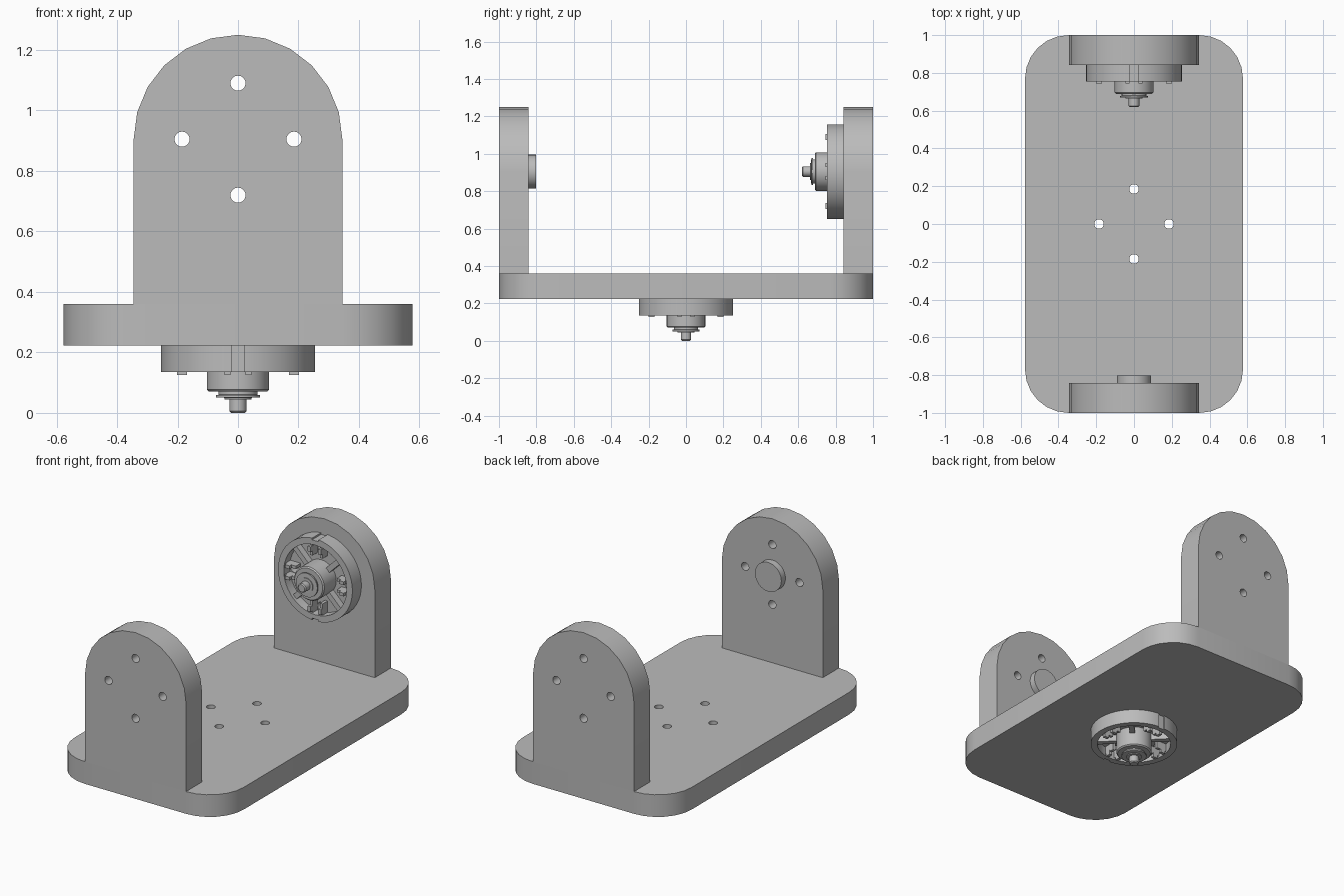
import bpy, bmesh
from math import pi, cos, sin, radians
from mathutils import Matrix, Vector

if "Cube" in bpy.data.objects:
    bpy.data.objects.remove(bpy.data.objects["Cube"])

GREY = (0.5, 0.5, 0.5, 1)
grey = bpy.data.materials.new("plain grey")
grey.use_nodes = True
grey.diffuse_color = GREY
grey.node_tree.nodes["Principled BSDF"].inputs["Base Color"].default_value = GREY

PIVOT = 0.905       # height of the motor axis on the uprights
HOLE_RING = 0.185   # distance of mounting holes from their centre
QUARTERS = [Matrix.Rotation(i * pi / 2, 4, 'Z') for i in range(4)]


def finish(bm, name, matrix=Matrix()):
    bmesh.ops.recalc_face_normals(bm, faces=bm.faces)
    mesh = bpy.data.meshes.new(name)
    bm.to_mesh(mesh)
    bm.free()
    mesh.materials.append(grey)
    obj = bpy.data.objects.new(name, mesh)
    obj.matrix_world = matrix
    bpy.context.collection.objects.link(obj)
    return obj


def arc(cx, cy, r, start, end, steps):
    angles = [radians(start + (end - start) * i / steps) for i in range(steps + 1)]
    return [(cx + r * cos(a), cy + r * sin(a)) for a in angles]


def extrude(bm, outline, depth):
    face = bm.faces.new([bm.verts.new((x, y, 0)) for x, y in outline])
    top = bmesh.ops.extrude_face_region(bm, geom=[face])["geom"]
    verts = [v for v in top if isinstance(v, bmesh.types.BMVert)]
    bmesh.ops.translate(bm, verts=verts, vec=(0, 0, depth))


def cylinder(bm, r, z0, z1, matrix, segments=24):
    bmesh.ops.create_cone(bm, cap_ends=True, segments=segments, radius1=r, radius2=r,
                          depth=z1 - z0, matrix=matrix @ Matrix.Translation((0, 0, (z0 + z1) / 2)))


def box(bm, low, high, matrix=Matrix()):
    low, high = Vector(low), Vector(high)
    size = Matrix.Diagonal((*(high - low), 1))
    bmesh.ops.create_cube(bm, size=1, matrix=matrix @ Matrix.Translation((low + high) / 2) @ size)


def cut(obj, cutter):
    cutter.hide_render = True
    mod = obj.modifiers.new("cut", 'BOOLEAN')
    mod.object, mod.operation, mod.solver = cutter, 'DIFFERENCE', 'EXACT'
    bpy.context.view_layer.update()
    graph = bpy.context.evaluated_depsgraph_get()
    mesh = bpy.data.meshes.new_from_object(obj.evaluated_get(graph))
    obj.modifiers.clear()
    obj.data = mesh
    bpy.data.objects.remove(cutter)


def drill(obj, matrix):
    """Cut the four mounting holes along the local z axis of matrix."""
    bm = bmesh.new()
    for turn in QUARTERS:
        cylinder(bm, 0.025, -0.3, 0.3, turn @ Matrix.Translation((HOLE_RING, 0, 0)), 20)
    cut(obj, finish(bm, "hole_cutter", matrix))


def smooth(obj):
    bpy.ops.object.select_all(action='DESELECT')
    obj.select_set(True)
    bpy.context.view_layer.objects.active = obj
    bpy.ops.object.shade_smooth_by_angle(angle=radians(30))


# Base plate with rounded corners
bm = bmesh.new()
corner, cx, cy = 0.23, 0.347, 0.77
outline = (arc(cx, cy, corner, 0, 90, 6) + arc(-cx, cy, corner, 90, 180, 6)
           + arc(-cx, -cy, corner, 180, 270, 6) + arc(cx, -cy, corner, 270, 360, 6))
extrude(bm, outline, 0.137)
base = finish(bm, "base_plate", Matrix.Translation((0, 0, 0.223)))
drill(base, Matrix.Translation((0, 0, 0.29)))
smooth(base)

# Round-topped uprights at both ends
upright = Matrix.Rotation(pi / 2, 4, 'X')   # local y up, local z towards the front
for name, y in (("front_upright", -0.842), ("rear_upright", 1.0)):
    bm = bmesh.new()
    extrude(bm, [(-0.345, 0.36 - PIVOT), (0.345, 0.36 - PIVOT)] + arc(0, 0, 0.345, 0, 180, 12), 0.158)
    place = Matrix.Translation((0, y, PIVOT)) @ upright
    wall = finish(bm, name, place)
    drill(wall, place)
    smooth(wall)

# Round pivot boss on the inside of the front upright
bm = bmesh.new()
cylinder(bm, 0.09, -0.04, 0, Matrix(), 32)
smooth(finish(bm, "pivot_boss", Matrix.Translation((0, -0.842, PIVOT)) @ upright))


def motor(prefix, place):
    # Turned body: rim, recessed floor, hub, flange and shaft
    profile = [(0, 0), (0.254, 0), (0.254, 0.088), (0.215, 0.088), (0.215, 0.03),
               (0.103, 0.03), (0.103, 0.146), (0.096, 0.153), (0.065, 0.153), (0.065, 0.163),
               (0.073, 0.164), (0.073, 0.172), (0.045, 0.173), (0.045, 0.178), (0.028, 0.178),
               (0.028, 0.217), (0.022, 0.223), (0, 0.223)]
    bm = bmesh.new()
    verts = [bm.verts.new((r, 0, z)) for r, z in profile]
    edges = [bm.edges.new(pair) for pair in zip(verts, verts[1:])]
    bmesh.ops.spin(bm, geom=verts + edges, axis=(0, 0, 1), cent=(0, 0, 0),
                   angle=2 * pi, steps=48)
    bmesh.ops.remove_doubles(bm, verts=bm.verts, dist=0.0002)
    body = finish(bm, prefix + "_motor_body", place)
    drill(body, place)

    # Shallow wire grooves in the rim
    bm = bmesh.new()
    for side in (QUARTERS[0], QUARTERS[2]):
        box(bm, (-0.022, 0.242, -0.05), (0.022, 0.3, 0.15), side)
    cut(body, finish(bm, "groove_cutter", place))
    smooth(body)

    # Paired ribs and studs beside each mounting hole, with diagonal spokes
    bm = bmesh.new()
    diagonal = Matrix.Rotation(pi / 4, 4, 'Z')
    for turn in QUARTERS:
        for side in (-1, 1):
            mirror = turn @ Matrix.Diagonal((1, side, 1, 1))
            box(bm, (0.14, 0.026, 0.02), (0.22, 0.044, 0.078), mirror)
            box(bm, (0.169, 0.025, 0.07), (0.201, 0.045, 0.097), mirror)
        box(bm, (0.095, -0.016, 0.02), (0.22, 0.016, 0.07), turn @ diagonal)
    finish(bm, prefix + "_motor_spokes", place)


# One motor hangs under the base, the other faces inwards on the rear upright
motor("lower", Matrix.Translation((0, 0, 0.223)) @ Matrix.Rotation(pi, 4, 'X'))
motor("rear", Matrix.Translation((0, 0.842, PIVOT)) @ upright)
